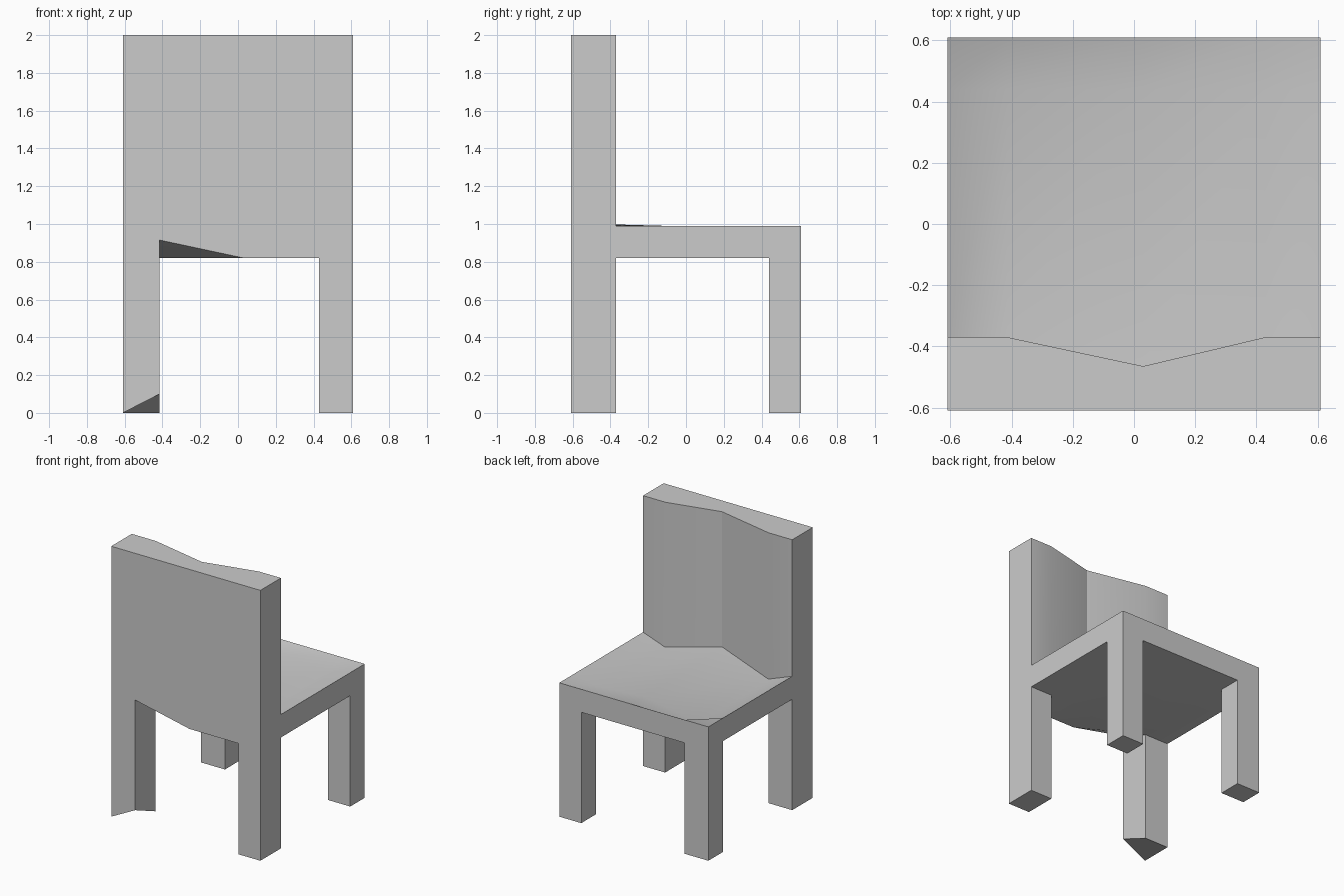
import bpy
import bmesh
from itertools import product
from math import radians
from mathutils import Vector

cube = bpy.data.objects.get("Cube")
if cube:
    bpy.data.objects.remove(cube, do_unlink=True)

# Single plain colour
grey = bpy.data.materials.new("plain_grey")
grey.use_nodes = True
colour = (0.6, 0.6, 0.6, 1)
grey.diffuse_color = colour
grey.node_tree.nodes["Principled BSDF"].inputs["Base Color"].default_value = colour

# Cage lines that divide the chair into legs, seat and backrest
XS = (-0.61, -0.415, 0.03, 0.43, 0.61)
YS = (-0.61, -0.37, 0.44, 0.61)
ZS = (0, 0.82, 0.99, 2)

# Cells filled by each part
legs = set(product((0, 3), (0, 2), (0,)))
seat = set(product(range(4), range(3), (1,)))
backrest = set(product(range(4), (0,), (2,)))
filled = legs | seat | backrest

points = {(i, j, k): Vector((XS[i], YS[j], ZS[k]))
          for i, j, k in product(range(5), range(4), range(4))}

# Hollow of the backrest
for level in (2, 3):
    points[2, 1, level].y = -0.465

# Dished seat top: height of each sculpted corner
dish = {(1, 1): 0.917, (2, 1): 1.0, (3, 1): 0.927,
        (1, 2): 0.90, (2, 2): 0.975, (3, 2): 0.95}
for (i, j), height in dish.items():
    points[i, j, 2].z = height

# Chipped corners on one rear leg and the rail beside it
points[1, 0, 0].z = 0.10
points[1, 0, 1].z = 0.915

# Skin the exposed sides of every filled cell
bm = bmesh.new()
verts = {}


def corner(key):
    if key not in verts:
        verts[key] = bm.verts.new(points[key])
    return verts[key]


for cell in sorted(filled):
    for axis, side in product(range(3), (0, 1)):
        neighbour = list(cell)
        neighbour[axis] += 1 if side else -1
        if tuple(neighbour) in filled:
            continue
        u, v = (axis + 1) % 3, (axis + 2) % 3
        ring = []
        for du, dv in ((0, 0), (1, 0), (1, 1), (0, 1)):
            key = list(cell)
            key[axis] += side
            key[u] += du
            key[v] += dv
            ring.append(corner(tuple(key)))
        bm.faces.new(ring if side else ring[::-1])

# Soft shading on the dished surfaces, crisp edges and backrest crease
bm.normal_update()
for face in bm.faces:
    face.smooth = True
for edge in bm.edges:
    a, b = (vert.co for vert in edge.verts)
    upright = (a - b).xy.length < 0.01
    limit = radians(20 if upright else 35)
    edge.smooth = edge.calc_face_angle(0) < limit

mesh = bpy.data.meshes.new("chair_frame")
bm.to_mesh(mesh)
bm.free()
mesh.materials.append(grey)
chair = bpy.data.objects.new("chair_frame", mesh)
bpy.context.scene.collection.objects.link(chair)
